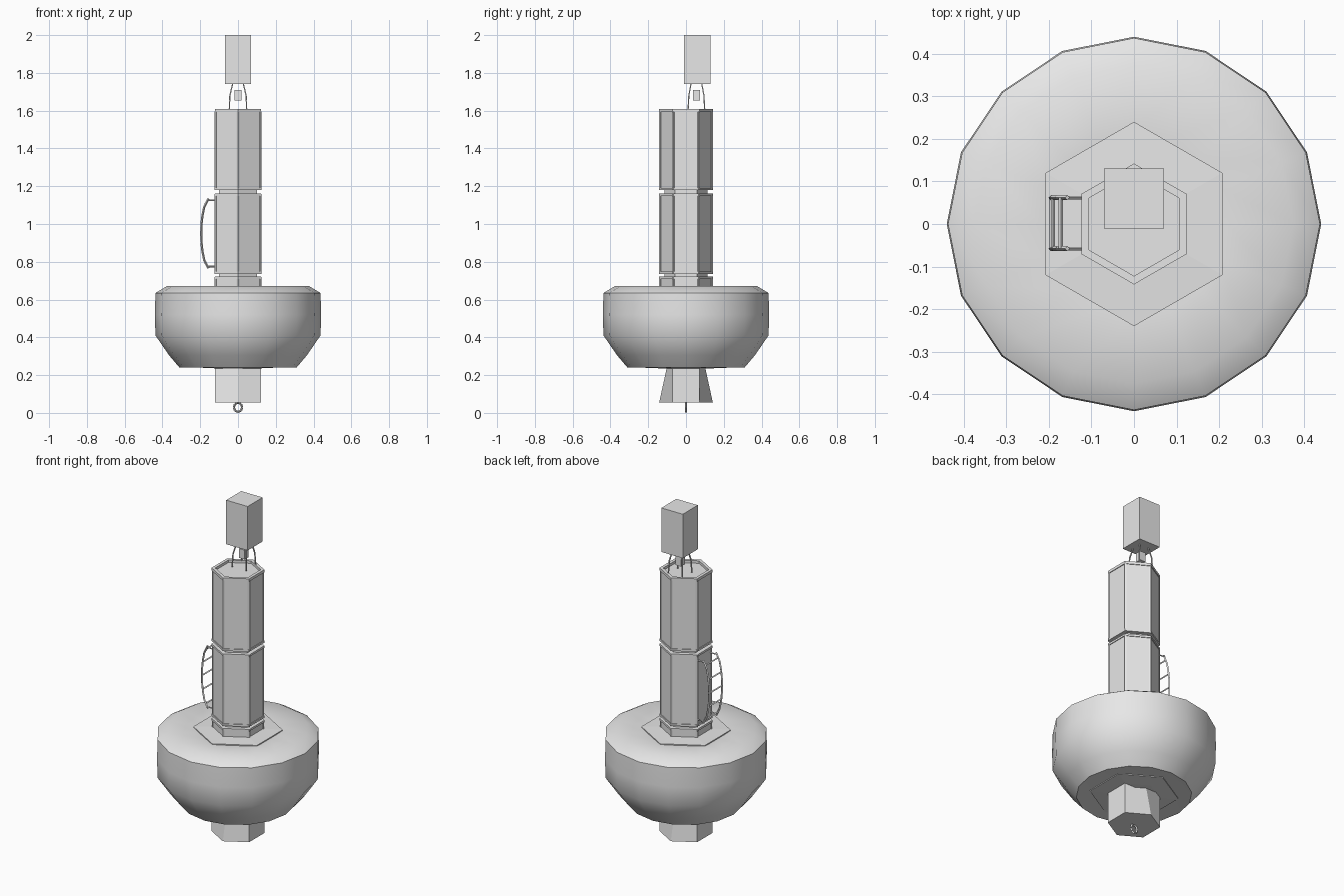
import bpy, bmesh, math
from mathutils import Vector

if "Cube" in bpy.data.objects:
    bpy.data.objects.remove(bpy.data.objects["Cube"])

grey = bpy.data.materials.new("plain grey")
grey.diffuse_color = (0.8, 0.8, 0.8, 1)
grey.use_nodes = True
grey.node_tree.nodes["Principled BSDF"].inputs["Base Color"].default_value = grey.diffuse_color


def make(name, bm, smooth=None):
    bmesh.ops.recalc_face_normals(bm, faces=bm.faces)
    me = bpy.data.meshes.new(name)
    bm.to_mesh(me)
    bm.free()
    me.materials.append(grey)
    ob = bpy.data.objects.new(name, me)
    bpy.context.collection.objects.link(ob)
    if smooth:
        bpy.ops.object.select_all(action='DESELECT')
        bpy.context.view_layer.objects.active = ob
        ob.select_set(True)
        bpy.ops.object.shade_smooth_by_angle(angle=math.radians(smooth))
    return ob


def lathe(name, profile, sides, smooth=None):
    """Closed solid from (radius, z) rings, with a corner pointing along y."""
    bm = bmesh.new()
    rings = []
    for r, z in profile:
        angles = [math.pi / 2 + 2 * math.pi * i / sides for i in range(sides)]
        rings.append([bm.verts.new((r * math.cos(a), r * math.sin(a), z)) for a in angles])
    for lo, hi in zip(rings, rings[1:]):
        for i in range(sides):
            j = (i + 1) % sides
            bm.faces.new((lo[i], lo[j], hi[j], hi[i]))
    bm.faces.new(rings[0])
    bm.faces.new(rings[-1])
    return make(name, bm, smooth)


def box(name, lo, hi):
    bm = bmesh.new()
    bmesh.ops.create_cube(bm, size=1)
    for v in bm.verts:
        v.co = [(a + b) / 2 + c * (b - a) for a, b, c in zip(lo, hi, v.co)]
    return make(name, bm)


def rods(name, paths, r, sides=4):
    """Thin bars along each path of points."""
    bm = bmesh.new()
    for path in paths:
        for a, b in zip(path, path[1:]):
            a, b = Vector(a), Vector(b)
            res = bmesh.ops.create_cone(bm, cap_ends=True, segments=sides,
                                        radius1=r, radius2=r, depth=(b - a).length)
            rot = (b - a).to_track_quat('Z', 'Y')
            for v in res["verts"]:
                v.co = rot @ v.co + (a + b) / 2
    return make(name, bm)


# Float body with hexagonal collars above and below
lathe("float", [(0.22, 0.245), (0.31, 0.24), (0.365, 0.305), (0.437, 0.41),
                (0.44, 0.52), (0.437, 0.635), (0.375, 0.672), (0.22, 0.662)], 16, 45)
lathe("upper_collar", [(0.24, 0.655), (0.24, 0.668), (0.14, 0.672)], 6)
lathe("lower_collar", [(0.14, 0.236), (0.24, 0.24), (0.24, 0.255)], 6)

# Keel post: the front and back corners lean inwards as they rise
post = lathe("keel_post", [(0.142, 0.055), (0.142, 0.38)], 6)
for v in post.data.vertices:
    if v.co.z > 0.3 and abs(v.co.x) < 0.01:
        v.co.y *= 0.5

# Mooring eye under the post
eye = []
for i in range(9):
    a = 2 * math.pi * i / 8
    eye.append((0.022 * math.cos(a), 0, 0.03 + 0.025 * math.sin(a)))
rods("mooring_eye", [eye], 0.006)

# Hexagonal tower: panelled sections framed by posts and bands
R = 0.142
corners = [(math.cos(math.pi / 2 + k * math.pi / 3), math.sin(math.pi / 2 + k * math.pi / 3))
           for k in range(6)]
lathe("tower_core", [(0.115, 0.66), (0.115, 1.59)], 6)
for name, lo, hi in (("base", 0.66, 0.72), ("lower", 0.735, 1.16), ("upper", 1.18, 1.595)):
    lathe(name + "_panels", [(0.137, lo), (0.137, hi)], 6)
    rods(name + "_corner_posts",
         [[(x * 0.134, y * 0.134, lo), (x * 0.134, y * 0.134, hi)] for x, y in corners], 0.008)
for z in (0.715, 0.742, 1.155, 1.185):
    lathe("tower_band", [(R, z - 0.006), (R, z + 0.006)], 6)

# Raised rim around the tower top
lathe("top_rim", [(0.122, 1.594), (R, 1.594), (R, 1.61), (0.122, 1.61), (0.122, 1.59)], 6)

# Curved ladder on the left side
def ladder_x(z):
    return -0.145 - 0.05 * math.sqrt(max(0, 1 - ((z - 0.95) / 0.19) ** 2))

rails = []
for y in (-0.058, 0.062):
    rails.append([(ladder_x(0.765 + 0.37 * i / 8), y, 0.765 + 0.37 * i / 8) for i in range(9)])
rods("ladder_rails", rails, 0.006)
heights = [0.79, 0.87, 0.95, 1.03, 1.11]
rods("ladder_rungs", [[(ladder_x(z), -0.058, z), (ladder_x(z), 0.062, z)] for z in heights], 0.005)
rods("ladder_brackets", [[(-0.12, y, z), (ladder_x(z), y, z)]
                         for y in (-0.058, 0.062) for z in (0.775, 1.125)], 0.004)

# Lantern on thin legs, set towards the back
box("lantern", (-0.07, -0.01, 1.74), (0.07, 0.13, 2.0))
box("lamp_socket", (-0.018, 0.037, 1.655), (0.018, 0.073, 1.71))
rods("lantern_legs", [[(sx * 0.046, 0.055 + sy * 0.044, 1.605), (sx * 0.043, 0.055 + sy * 0.04, 1.68),
                       (sx * 0.028, 0.055 + sy * 0.028, 1.745)]
                      for sx in (-1, 1) for sy in (-1, 1)], 0.004)
